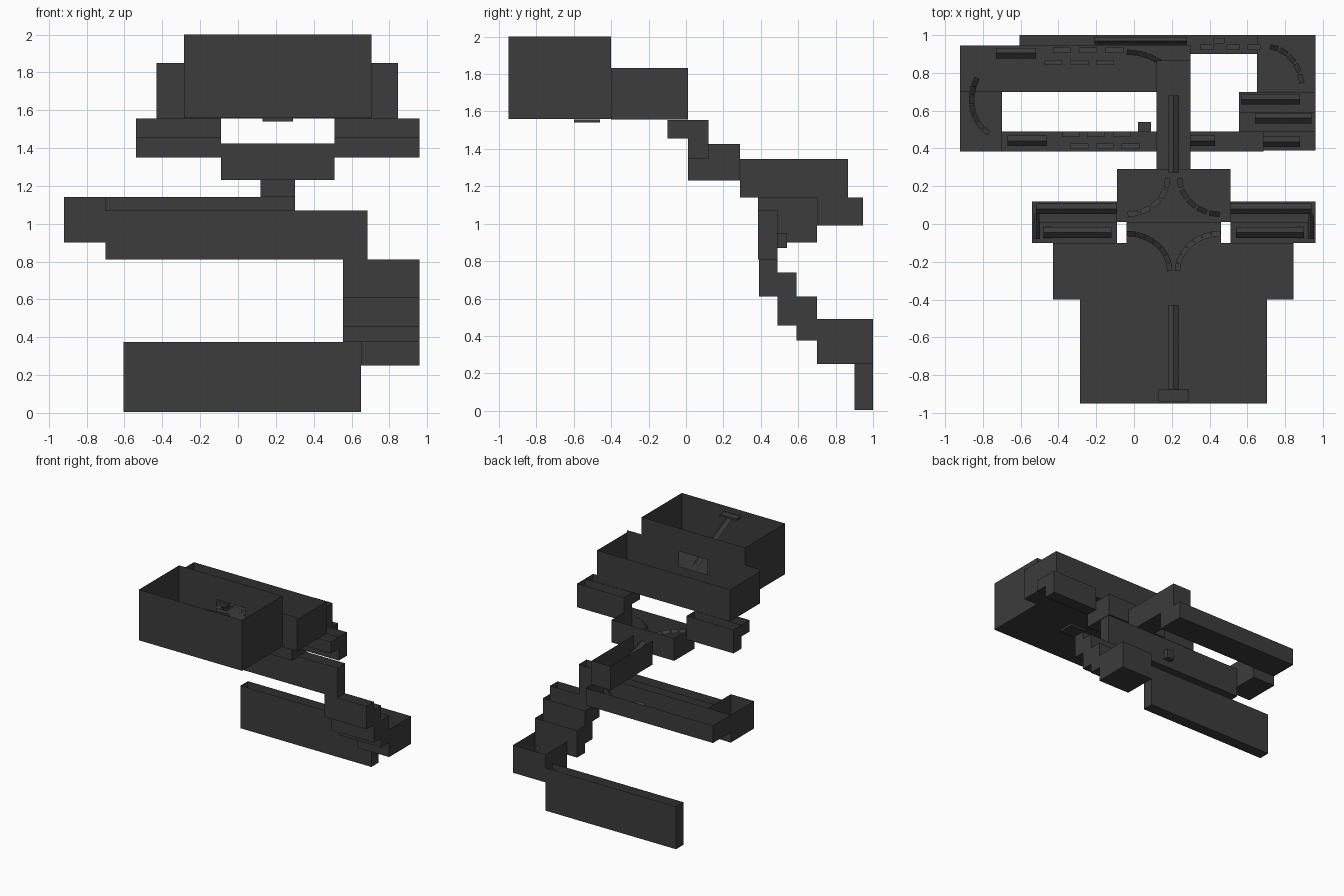
import bpy, bmesh, math
from mathutils import Vector

if "Cube" in bpy.data.objects:
    bpy.data.objects.remove(bpy.data.objects["Cube"])

grey = bpy.data.materials.new("dark_grey")
grey.diffuse_color = (0.045, 0.045, 0.045, 1)
grey.use_nodes = True
grey.node_tree.nodes["Principled BSDF"].inputs["Base Color"].default_value = grey.diffuse_color
MID = 0.21  # symmetry line of the upper rooms


def finish(name, quads):
    bm = bmesh.new()
    for q in quads:
        bm.faces.new([bm.verts.new(p) for p in q])
    bmesh.ops.remove_doubles(bm, verts=bm.verts, dist=1e-5)
    me = bpy.data.meshes.new(name)
    bm.to_mesh(me)
    bm.free()
    me.materials.append(grey)
    ob = bpy.data.objects.new(name, me)
    bpy.context.collection.objects.link(ob)
    return ob


def wall(x0, x1, y, z0, z1):
    return [(x0, y, z0), (x1, y, z0), (x1, y, z1), (x0, y, z1)]


def floor(x0, x1, y0, y1, z):
    return [(x0, y0, z), (x1, y0, z), (x1, y1, z), (x0, y1, z)]


def door_wall(x0, x1, y, z0, z1, door):
    a, b, c, d = door
    return [wall(x0, a, y, z0, z1), wall(b, x1, y, z0, z1),
            wall(a, b, y, z0, c), wall(a, b, y, d, z1)]


def tray(name, x0, x1, y0, y1, z0, z1, front_door=None, back_door=None,
         floors=None, front_top=None):
    """Open-topped room with thin walls."""
    q = []
    for y, door, top in ((y0, front_door, front_top or z1), (y1, back_door, z1)):
        q += door_wall(x0, x1, y, z0, top, door) if door else [wall(x0, x1, y, z0, top)]
    for x in (x0, x1):
        q.append([(x, y0, z0), (x, y1, z0), (x, y1, z1), (x, y0, z1)])
    for f in floors or [(x0, x1, y0, y1)]:
        q.append(floor(*f, z0))
    return finish(name, q)


def block(name, x0, x1, y0, y1, z0, z1):
    ob = tray(name, x0, x1, y0, y1, z0, z1)
    return finish(name + "_lid", [floor(x0, x1, y0, y1, z1)])


def rail(name, a, b, w=0.028, h=0.025):
    """Ridge-shaped rail sloping from a to b."""
    a, b = Vector(a), Vector(b)
    s = (b - a).cross(Vector((0, 0, 1))).normalized() * w
    up = Vector((0, 0, h))
    finish(name, [[a - s, b - s, b + up, a + up], [a + up, b + up, b + s, a + s]])


def plate(name, a, b, w=0.014):
    """Small banked plate of a dashed or curved rail."""
    a, b = Vector(a), Vector(b)
    s = (b - a).cross(Vector((0, 0, 1))).normalized() * w
    t = Vector((0, 0, 0.012))
    finish(name, [[a - s - t, b - s - t, b + s + t, a + s + t]])


def curve(name, cx, cy, rx, ry, a0, a1, z0, z1, n=7, gap=0.1):
    def p(t):
        a = math.radians(a0 + (a1 - a0) * t)
        return (cx + rx * math.cos(a), cy + ry * math.sin(a), z0 + (z1 - z0) * t)
    for i in range(n):
        plate(name, p((i + gap) / n), p((i + 1 - gap) / n))


def dashes(name, xs, y, z, length=0.095):
    for i, x in enumerate(xs):
        plate(name, (x, y, z - 0.01 * i), (x + length, y, z - 0.01 * i - 0.005))


# Upper rooms, joined by a doorway
door = (0.075, 0.345, 1.67, 1.80)
tray("start_room", -0.285, 0.705, -0.95, -0.40, 1.56, 2.0, back_door=door)
tray("split_room", -0.43, 0.845, -0.40, 0.01, 1.556, 1.832, front_door=door, front_top=1.85,
     floors=[(-0.43, 0.845, -0.40, -0.10), (-0.04, 0.46, -0.10, 0.01)])
block("floor_pad", 0.13, 0.29, -0.60, -0.46, 1.54, 1.558)

# Side wings, mirrored about the symmetry line
for s in (-1, 1):
    lo, hi = sorted((MID + s * 0.30, MID + s * 0.75))
    tray("wing_front", lo, hi, -0.10, 0.01, 1.455, 1.555)
    tray("wing_back", lo, hi, 0.01, 0.12, 1.35, 1.555)

# Lower rooms and corridors
rooms = [
    ("merge_room", -0.09, 0.51, 0.01, 0.29, 1.23, 1.425),
    ("centre_corridor", 0.12, 0.30, 0.29, 0.865, 1.14, 1.347),
    ("rear_corridor", -0.92, 0.30, 0.70, 0.945, 0.99, 1.14),
    ("left_turn_room", -0.92, -0.70, 0.385, 0.70, 0.90, 1.14),
    ("front_corridor", -0.70, 0.685, 0.385, 0.49, 0.81, 1.07),
    ("step_one", 0.555, 0.96, 0.39, 0.49, 0.61, 0.81),
    ("step_two", 0.555, 0.96, 0.49, 0.59, 0.455, 0.74),
    ("step_three", 0.555, 0.96, 0.59, 0.70, 0.375, 0.61),
    ("right_turn_room", 0.65, 0.96, 0.70, 1.0, 0.25, 0.49),
    ("end_corridor", -0.605, 0.65, 0.90, 1.0, 0.005, 0.375),
]
for r in rooms:
    tray(*r)
block("side_niche", 0.02, 0.09, 0.49, 0.54, 0.87, 0.95)

# Start platform and first ramp
block("start_platform", 0.13, 0.29, -0.94, -0.875, 1.94, 1.955)
rail("start_ramp", (MID, -0.88, 1.93), (MID, -0.43, 1.70))

# Mirrored split and merge track
for s in (-1, 1):
    end = 180 if s > 0 else 0
    turn = 90
    curve("split_curve", MID + s * 0.25, -0.25, 0.23, 0.20, end, turn, 1.65, 1.60, gap=0.02)
    rail("wing_ramp_front", (MID + s * 0.33, -0.045, 1.53), (MID + s * 0.69, -0.045, 1.48))
    rail("wing_turn", (MID + s * 0.725, -0.08, 1.48), (MID + s * 0.725, 0.05, 1.46), 0.015)
    rail("wing_ramp_back", (MID + s * 0.73, 0.08, 1.46), (MID + s * 0.30, 0.08, 1.39))
    curve("merge_curve", MID + s * 0.25, 0.25, 0.22, 0.20, -90, -180 if s > 0 else 0,
          1.38, 1.33, n=5)

# Track through the lower rooms
rail("centre_ramp", (MID, 0.27, 1.31), (MID, 0.68, 1.20))
curve("rear_curve", -0.04, 0.73, 0.25, 0.18, 0, 90, 1.12, 1.10, gap=0.03)
dashes("rear_dash", (-0.15, -0.29, -0.43), 0.92, 1.09)
dashes("rear_dash_inner", (-0.20, -0.335, -0.475), 0.855, 1.09)
rail("rear_ramp", (-0.52, 0.905, 1.08), (-0.73, 0.905, 1.04))
curve("left_curve", -0.70, 0.66, 0.16, 0.20, 145, 245, 1.03, 0.98, gap=0.03)
rail("front_ramp_left", (-0.67, 0.44, 0.97), (-0.46, 0.44, 0.94))
dashes("front_dash", (-0.38, -0.25, -0.11), 0.475, 0.93)
dashes("front_dash_inner", (-0.335, -0.20, -0.065), 0.413, 0.93)
rail("front_ramp_right", (0.30, 0.44, 0.89), (0.43, 0.44, 0.86))
rail("step_ramp_one", (0.57, 0.435, 0.76), (0.88, 0.435, 0.68))
rail("step_ramp_two", (0.94, 0.56, 0.63), (0.64, 0.56, 0.55))
rail("step_ramp_three", (0.57, 0.66, 0.51), (0.88, 0.66, 0.43))
curve("right_curve", 0.70, 0.72, 0.19, 0.22, 5, 85, 0.40, 0.36, n=5)
dashes("end_dash", (0.60, 0.49, 0.35), 0.935, 0.33, 0.07)
dashes("end_marker", (0.42,), 0.97, 0.30, 0.06)
rail("end_ramp", (0.28, 0.97, 0.26), (-0.21, 0.97, 0.10), 0.02)
